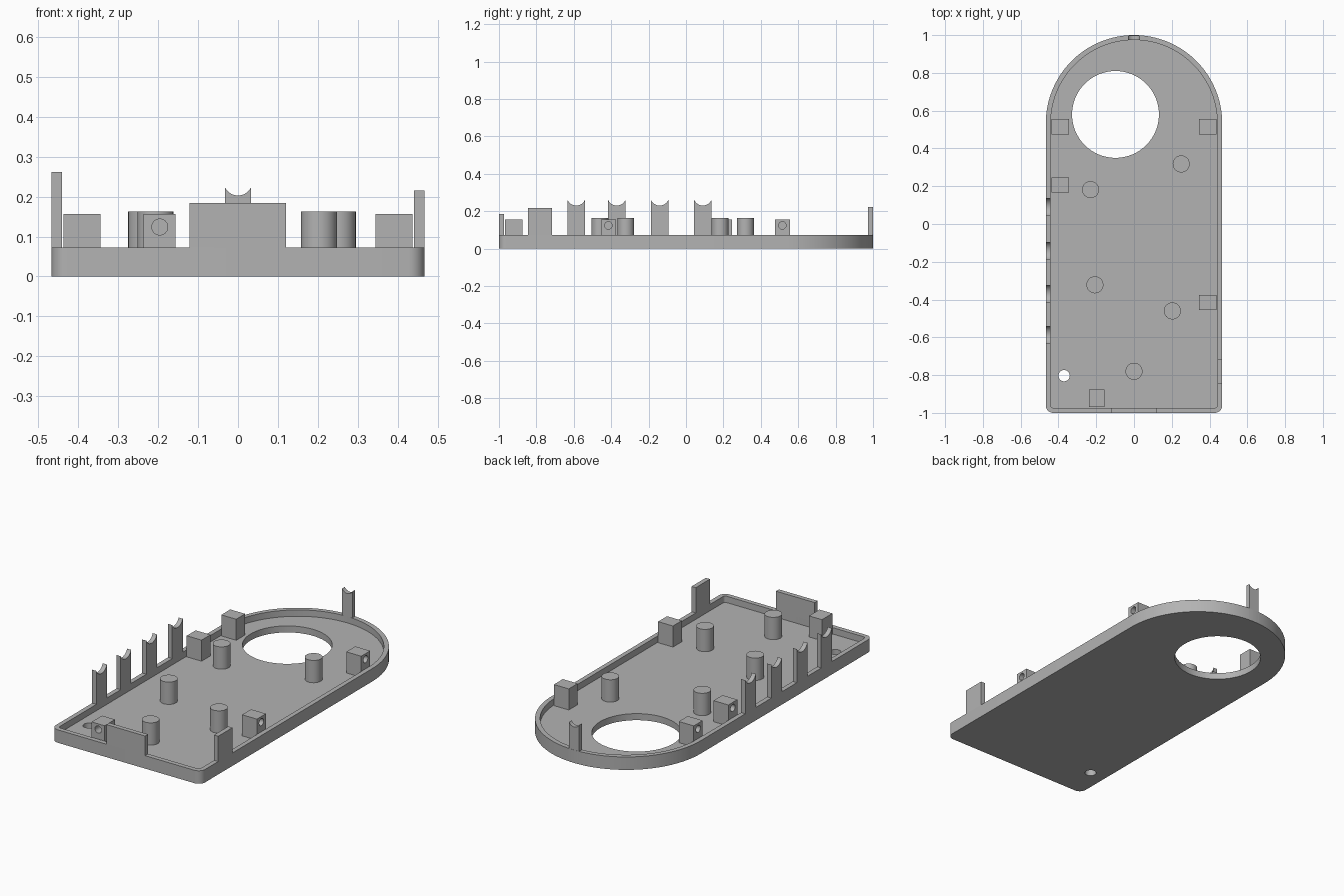
import bpy, bmesh
from math import cos, sin, pi, asin, radians
from mathutils import Matrix, Vector

cube = bpy.data.objects.get("Cube")
if cube:
    bpy.data.objects.remove(cube, do_unlink=True)

HALF_W, HALF_L, WALL = 0.467, 1.0, 0.026
FLOOR, RIM = 0.037, 0.073

grey = bpy.data.materials.new("plain grey")
grey.use_nodes = True
grey.diffuse_color = (0.45, 0.45, 0.45, 1)
grey.node_tree.nodes["Principled BSDF"].inputs["Base Color"].default_value = (0.45, 0.45, 0.45, 1)

# Axes for a profile: (u, v, extrusion direction)
X, Y, Z = Vector((1, 0, 0)), Vector((0, 1, 0)), Vector((0, 0, 1))
FLAT, FACING_X, FACING_Y = (X, Y, Z), (Y, Z, X), (X, Z, Y)


def prism(name, profile, start, end, axes=FLAT):
    """Extrude a closed 2D profile between two positions along an axis."""
    u, v, w = axes
    bm = bmesh.new()
    face = bm.faces.new([bm.verts.new(u * a + v * b + w * start) for a, b in profile])
    new = bmesh.ops.extrude_face_region(bm, geom=[face])["geom"]
    bmesh.ops.translate(bm, vec=w * (end - start),
                        verts=[g for g in new if isinstance(g, bmesh.types.BMVert)])
    bmesh.ops.recalc_face_normals(bm, faces=bm.faces)
    mesh = bpy.data.meshes.new(name)
    bm.to_mesh(mesh)
    bm.free()
    mesh.materials.append(grey)
    obj = bpy.data.objects.new(name, mesh)
    bpy.context.collection.objects.link(obj)
    return obj


def arc(cx, cy, r, a0, a1, steps):
    angles = [radians(a0 + (a1 - a0) * i / steps) for i in range(steps + 1)]
    return [(cx + r * cos(a), cy + r * sin(a)) for a in angles]


def circle(cx, cy, r, steps=32):
    return arc(cx, cy, r, 0, 360, steps)[:-1]


def rect(u0, u1, v0, v1):
    return [(u0, v0), (u1, v0), (u1, v1), (u0, v1)]


def outline(inset, corner):
    """Tray outline: rounded corners at the front, half circle at the back."""
    w, front = HALF_W - inset, -HALF_L + inset
    return (arc(0, HALF_L - HALF_W, w, 0, 180, 64)
            + arc(-w + corner, front + corner, corner, 180, 270, 8)
            + arc(w - corner, front + corner, corner, 270, 360, 8))


def notched(centre, half, top, dip):
    """Upright tab profile with a round cradle in its top edge."""
    r = (half ** 2 + dip ** 2) / (2 * dip)
    a = asin(half / r) * 180 / pi
    return [(centre - half, 0.01), (centre + half, 0.01)] + \
        arc(centre, top - dip + r, r, 270 + a, 270 - a, 16)


def cut(obj, cutter):
    mod = obj.modifiers.new("cut", 'BOOLEAN')
    mod.operation, mod.solver, mod.object = 'DIFFERENCE', 'EXACT', cutter
    graph = bpy.context.evaluated_depsgraph_get()
    result = bpy.data.meshes.new_from_object(obj.evaluated_get(graph))
    obj.modifiers.clear()
    obj.data = result
    bpy.data.objects.remove(cutter, do_unlink=True)


parts = []

# Tray with raised rim, large round opening and small hole
tray = prism("tray", outline(0, 0.04), 0, RIM)
cut(tray, prism("pocket", outline(WALL, 0.014), FLOOR, 0.2))
cut(tray, prism("opening", circle(-0.098, 0.58, 0.23, 64), -0.1, 0.2))
cut(tray, prism("small_hole", circle(-0.37, -0.803, 0.03), -0.1, 0.2))
parts.append(tray)

# Round support posts
for i, (x, y) in enumerate([(0.25, 0.318), (-0.23, 0.182), (-0.207, -0.322),
                            (0.203, -0.46), (0, -0.78)]):
    parts.append(prism(f"post_{i + 1}", circle(x, y, 0.045), FLOOR - 0.01, 0.163))

# Screw blocks along the sides, each with a blind hole facing outwards
for i, (side, y) in enumerate([(-1, 0.515), (1, 0.515), (-1, 0.206), (1, -0.415)]):
    x0, x1 = sorted((side * 0.344, side * 0.437))
    block = prism(f"side_block_{i + 1}", rect(x0, x1, y - 0.04, y + 0.04), FLOOR - 0.01, 0.156)
    cut(block, prism("bore", circle(y, 0.124, 0.02), side * 0.375, side * 0.5, FACING_X))
    parts.append(block)

# Screw block at the front
block = prism("front_block", rect(-0.237, -0.156, -0.968, -0.875), FLOOR - 0.01, 0.156)
cut(block, prism("bore", circle(-0.196, 0.124, 0.02), -1.1, -0.906, FACING_Y))
parts.append(block)

# Row of cradle tabs on the right wall and one at the back
for i, y in enumerate([0.09, -0.141, -0.37, -0.587]):
    parts.append(prism(f"cradle_tab_{i + 1}", notched(y, 0.047, 0.262, 0.032),
                       -HALF_W, -HALF_W + WALL, FACING_X))
parts.append(prism("back_cradle_tab", notched(0, 0.032, 0.222, 0.019),
                   HALF_L - WALL, HALF_L - 0.001, FACING_Y))

# Plain tabs on the front and left walls
parts.append(prism("front_tab", rect(-0.122, 0.12, 0.01, 0.184),
                   -HALF_L, -HALF_L + WALL, FACING_Y))
parts.append(prism("left_tab", rect(-0.844, -0.717, 0.01, 0.216),
                   HALF_W - WALL, HALF_W, FACING_X))

# Smooth the round walls and keep edges sharp
bpy.ops.object.select_all(action='DESELECT')
for obj in parts:
    obj.select_set(True)
bpy.context.view_layer.objects.active = tray
bpy.ops.object.shade_smooth_by_angle(angle=radians(30))
